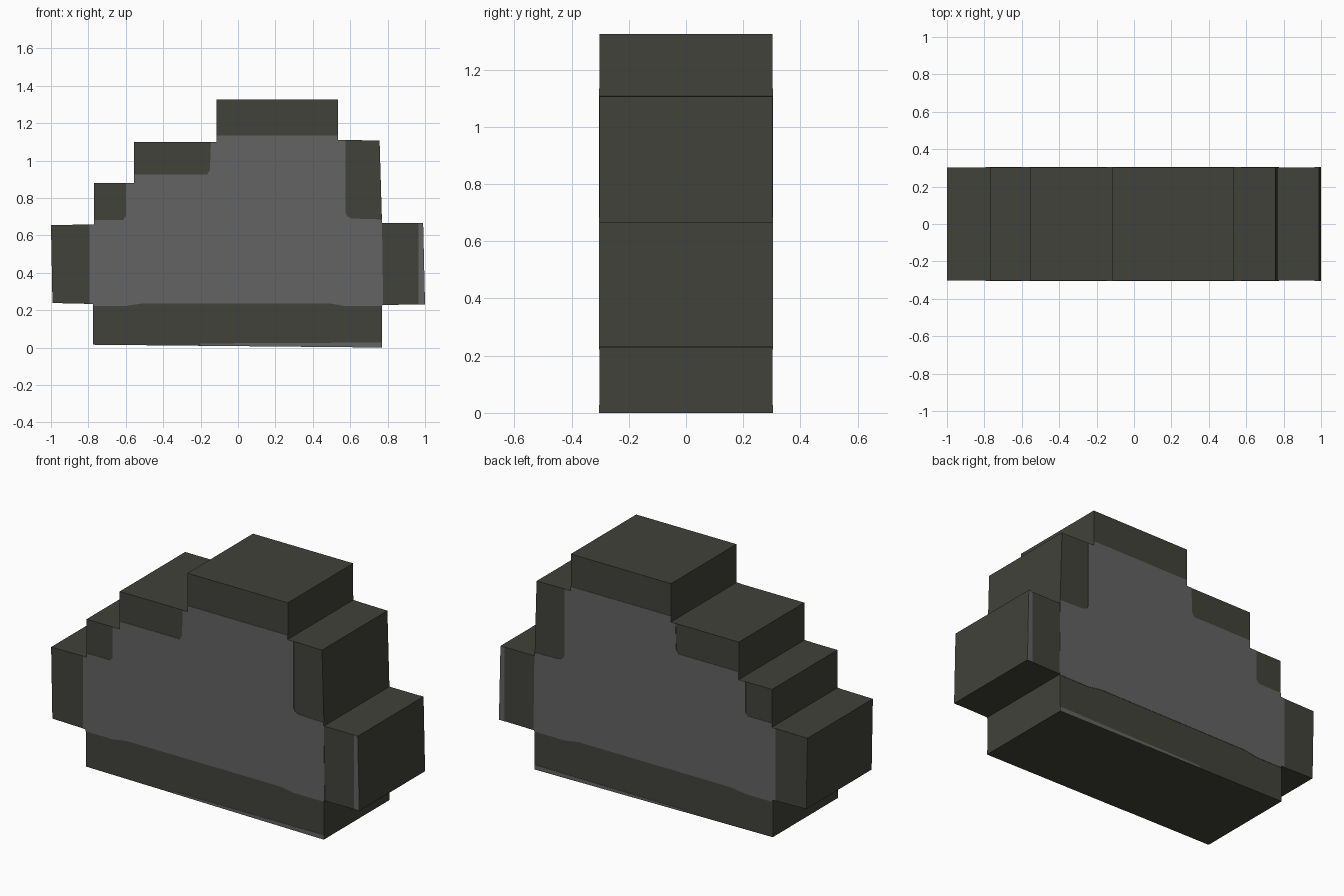
import bpy
import bmesh


def material(name, rgb):
    m = bpy.data.materials.new(name)
    m.diffuse_color = (*rgb, 1)
    return m


dark = material("dark olive grey", (0.054, 0.054, 0.044))
grey = material("mid grey", (0.125, 0.125, 0.125))


def slab(name, profile, y0, y1, mat):
    """Extrude an x-z profile from y0 to y1."""
    bm = bmesh.new()
    face = bm.faces.new([bm.verts.new((x, y0, z)) for x, z in profile])
    ext = bmesh.ops.extrude_face_region(bm, geom=[face])
    for v in ext["geom"]:
        if isinstance(v, bmesh.types.BMVert):
            v.co.y = y1
    bmesh.ops.recalc_face_normals(bm, faces=bm.faces[:])
    me = bpy.data.meshes.new(name)
    bm.to_mesh(me)
    bm.free()
    me.materials.append(mat)
    ob = bpy.data.objects.new(name, me)
    bpy.context.collection.objects.link(ob)
    return ob


D = 0.305   # half depth
T = 0.002   # plate thickness

# Stepped body
body = [(-0.775, 0.015), (0.77, 0.0), (0.77, 0.228), (1.0, 0.23),
        (0.99, 0.665), (0.77, 0.665), (0.757, 1.107), (0.535, 1.11),
        (0.535, 1.325), (-0.115, 1.325), (-0.115, 1.10), (-0.555, 1.10),
        (-0.555, 0.88), (-0.77, 0.88), (-0.77, 0.658), (-1.0, 0.655),
        (-0.992, 0.238), (-0.775, 0.233)]
slab("stepped_body", body, -D + T, D - T, dark)

# Lighter areas on the front and back
panel = [(-0.793, 0.233), (-0.775, 0.233), (-0.775, 0.222), (-0.6, 0.222),
         (-0.51, 0.236), (0.49, 0.236), (0.57, 0.222), (0.77, 0.222),
         (0.776, 0.24), (0.77, 0.665), (0.769, 0.685), (0.61, 0.69),
         (0.585, 0.70), (0.575, 0.72), (0.575, 1.109), (0.535, 1.11),
         (0.535, 1.135), (-0.115, 1.135), (-0.115, 1.10), (-0.145, 1.10),
         (-0.15, 0.95), (-0.165, 0.926), (-0.555, 0.926), (-0.555, 0.88),
         (-0.6, 0.88), (-0.6, 0.70), (-0.617, 0.682), (-0.77, 0.682),
         (-0.77, 0.658), (-0.793, 0.657)]
side_strip = [(0.965, 0.23), (1.0, 0.23), (0.99, 0.665), (0.965, 0.665)]
bottom_strip = [(-0.2, 0.01), (0.77, 0.0), (0.77, 0.027), (-0.2, 0.022)]

for side, s in (("front", -1), ("back", 1)):
    for name, shape in (("panel", panel), ("side_strip", side_strip),
                        ("bottom_strip", bottom_strip)):
        slab(f"{side}_{name}", shape, s * (D - T), s * D, grey)

# Dark faces filling flush around the lighter areas is the body itself
